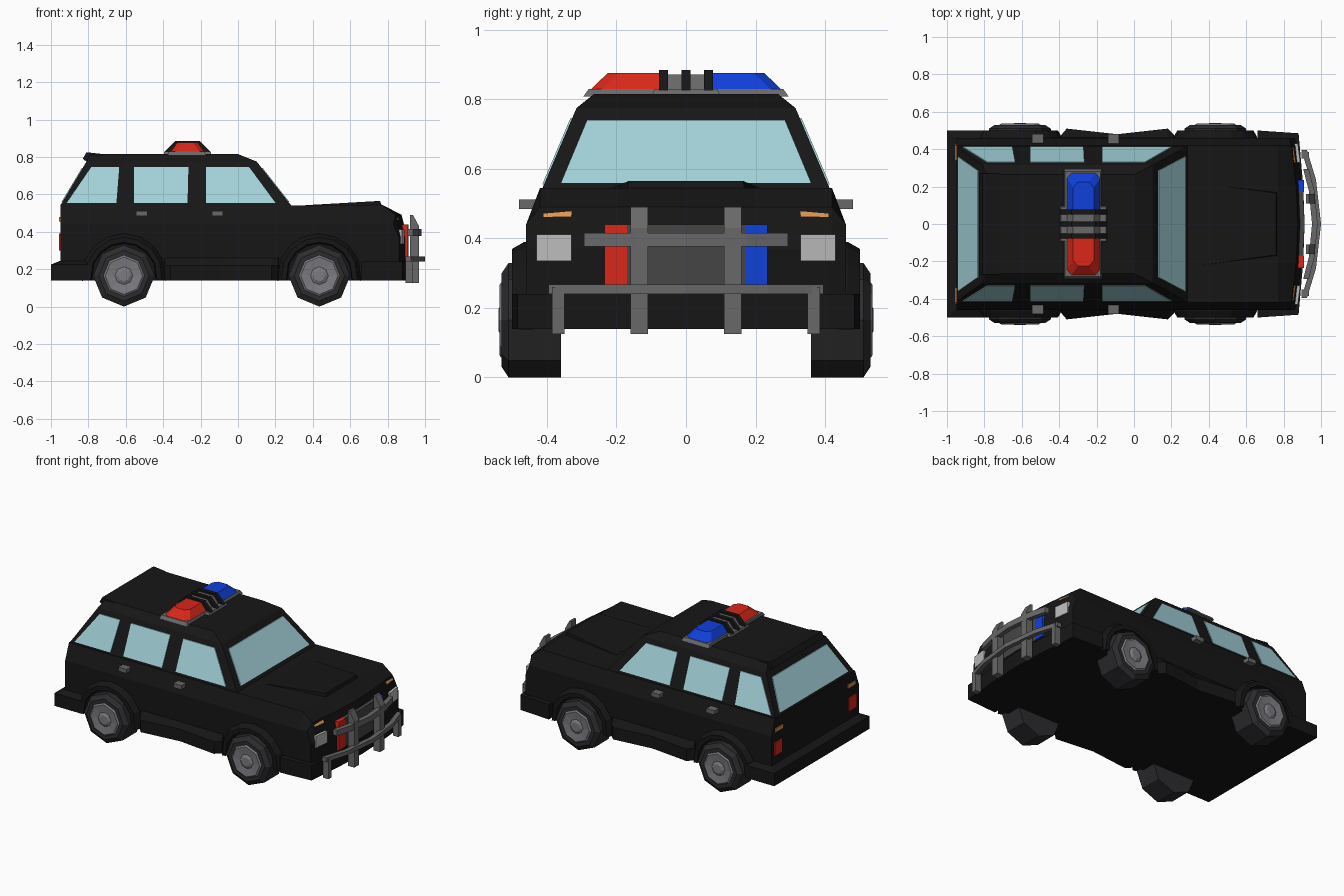
import bpy, bmesh
from math import sin, cos, radians

if "Cube" in bpy.data.objects:
    bpy.data.objects.remove(bpy.data.objects["Cube"])


def material(name, r, g, b):
    m = bpy.data.materials.new(name)
    m.diffuse_color = (r, g, b, 1)
    m.use_nodes = True
    m.node_tree.nodes["Principled BSDF"].inputs["Base Color"].default_value = m.diffuse_color
    return m


BLACK = material("black_paint", .008, .008, .008)
GLASS = material("glass", .36, .64, .69)
RED = material("red", .7, .02, .01)
BLUE = material("blue", .005, .05, .7)
STEEL = material("steel", .14, .14, .14)
GRILLE = material("grille_grey", .06, .06, .06)
AMBER = material("amber", .72, .3, .08)
LAMP = material("lamp", .5, .5, .5)
TYRE = material("tyre", .025, .025, .028)
HUB = material("hub", .2, .2, .22)


def loft(name, rings, mat):
    """Join closed rings of points in order and cap both ends."""
    bm = bmesh.new()
    rows = [[bm.verts.new(p) for p in ring] for ring in rings]
    n = len(rows[0])
    for a, b in zip(rows, rows[1:]):
        for i in range(n):
            j = (i + 1) % n
            bm.faces.new((a[i], a[j], b[j], b[i]))
    bm.faces.new(rows[0])
    bm.faces.new(rows[-1])
    bmesh.ops.recalc_face_normals(bm, faces=bm.faces)
    me = bpy.data.meshes.new(name)
    bm.to_mesh(me)
    bm.free()
    ob = bpy.data.objects.new(name, me)
    me.materials.append(mat)
    bpy.context.collection.objects.link(ob)
    return ob


def prism_z(name, xy, z0, z1, mat):
    return loft(name, [[(x, y, z) for x, y in xy] for z in (z0, z1)], mat)


def prism_y(name, xz, y0, y1, mat):
    return loft(name, [[(x, y, z) for x, z in xz] for y in (y0, y1)], mat)


def rect(x0, x1, y, z):
    return [(x0, -y, z), (x1, -y, z), (x1, y, z), (x0, y, z)]


def box(name, x0, x1, y0, y1, z0, z1, mat):
    return prism_z(name, [(x0, y0), (x1, y0), (x1, y1), (x0, y1)], z0, z1, mat)


# Lower body: side profiles lofted across the width, bowed at the nose
half = [(.46, .86, .44), (.42, .872, .6), (.2, .897, .6)]
slices = ([(-y, f, t) for y, f, t in half] + [(0, .905, .6)] + half[::-1])
rings = []
for y, f, top in slices:
    prof = [(-.95, .14), (f, .14), (f, .37), (f - .03, .49),
            (.77, .545), (.28, .54), (-.95, .545)]
    rings.append([(x, y, min(z, top)) for x, z in prof])
loft("lower_body", rings, BLACK)

# Cabin and rear spoiler
loft("cabin", [rect(-.95, .285, .415, .54), rect(-.81, .10, .315, .775),
               rect(-.79, 0, .265, .815)], BLACK)
prism_y("rear_spoiler", [(-.79, .76), (-.83, .79), (-.81, .825), (-.72, .815)],
        -.27, .27, BLACK)

# Hood bulge
loft("hood_bulge", [[(.36, -.22, .53), (.36, .22, .53), (.36, .22, .542), (.36, -.22, .542)],
                    [(.77, -.17, .53), (.77, .17, .53), (.76, .165, .565), (.76, -.165, .565)]], BLACK)

# Bumpers
loft("rear_bumper", [rect(-1, -.80, .5, .14), rect(-1, -.80, .5, .225),
                     rect(-.95, -.82, .46, .245)], BLACK)
prism_z("front_bumper", [(.66, -.5), (.88, -.485), (.905, -.2), (.912, 0),
                         (.905, .2), (.88, .485), (.66, .5)], .14, .24, BLACK)


# Windscreen and rear window lying on the sloped cabin ends
def end_glass(name, x_at, out):
    quad = [(.36, .56), (.285, .74), (-.285, .74), (-.36, .56)]
    loft(name, [[(x_at(z) + o, y, z) for y, z in quad] for o in (-out, out)], GLASS)


end_glass("windscreen", lambda z: .285 - .787 * (z - .54), .005)
end_glass("rear_window", lambda z: -.95 + .596 * (z - .54), .005)

side_windows = {
    "rear_side_window": [(-.915, .555), (-.785, .745), (-.635, .745), (-.65, .555)],
    "middle_side_window": [(-.555, .555), (-.555, .745), (-.265, .745), (-.27, .555)],
    "front_side_window": [(-.17, .555), (-.17, .745), (.06, .745), (.2, .555)],
}

for s, side in ((-1, "right"), (1, "left")):
    # Side glass
    for name, pts in side_windows.items():
        loft(f"{side}_{name}",
             [[(x, s * (.415 - .4255 * (z - .54) + o), z) for x, z in pts]
              for o in (-.005, .005)], GLASS)
    # Door handles
    for i, x in enumerate((-.545, -.14)):
        box(f"{side}_door_handle_{i + 1}", x, x + .06, s * .43, s * .48, .485, .512, STEEL)
    # Sill, pinched in the middle
    sill = [(-.40, .44), (-.39, .475), (-.36, .51), (-.09, .48), (.18, .51),
            (.215, .475), (.22, .44)]
    loft(f"{side}_sill", [[(x, s * y, .14) for x, y in sill],
                          [(x, s * y, .22) for x, y in sill],
                          [(x, s * min(y, .462), .26) for x, y in sill]], BLACK)

    for x, end in ((-.61, "rear"), (.435, "front")):
        # Wheel arch
        loft(f"{side}_{end}_wheel_arch",
             [[(x + r * cos(radians(a)), s * y, .165 + r * sin(radians(a)))
               for r, y in ((.225, .44), (.225, .465), (.205, .5), (.178, .5), (.17, .44))]
              for a in (-7, 22, 45, 68, 90, 112, 135, 158, 187)], BLACK)

        # Eight-sided wheel
        def turned(name, profile, mat):
            loft(name, [[(x + r * cos(radians(45 * k)), s * y, .165 + r * sin(radians(45 * k)))
                         for k in range(8)] for y, r in profile], mat)
        turned(f"{side}_{end}_tyre", ((.36, .165), (.51, .165), (.53, .135), (.53, .125)), TYRE)
        turned(f"{side}_{end}_hub", ((.52, .125), (.537, .1), (.531, .048), (.54, .03)), HUB)

    # Front lamps
    prism_z(f"{side}_headlight", [(.83, s * .33), (.889, s * .33), (.876, s * .43), (.83, s * .43)],
            .335, .412, LAMP)
    loft(f"{side}_front_indicator",
         [[(.80, s * .33, z), (x, s * .33, z), (x - .012, s * .41, z), (.80, s * .41, z)]
          for x, z in ((.866, .462), (.85, .486))], AMBER)
    # Tail lamps
    box(f"{side}_tail_light", -.956, -.93, s * .35, s * .43, .3, .39, RED)
    box(f"{side}_rear_indicator", -.956, -.93, s * .34, s * .42, .455, .48, AMBER)

    # Grille strobes and roof beacons, red on the right and blue on the left
    tint = RED if s < 0 else BLUE
    box(f"{side}_grille_strobe", .87, .908, s * .17, s * .235, .25, .44, tint)
    loft(f"{side}_roof_beacon",
         [[(x0, s * .07, z), (x1, s * .07, z), (x1, s * (y - .03), z), (x1 - .025, s * y, z),
           (x0 + .025, s * y, z), (x0, s * (y - .03), z)]
          for x0, x1, y, z in ((-.36, -.18, .275, .828), (-.325, -.215, .225, .876))], tint)

    # Bull bar posts
    prism_y(f"{side}_bull_bar_post", [(.92, .125), (.92, .49), (.935, .49), (.968, .43), (.968, .125)],
            s * .11, s * .16, STEEL)
    box(f"{side}_outer_post", .895, .935, s * .35, s * .385, .125, .26, STEEL)

# Grille
prism_z("grille", [(.87, -.17), (.905, -.17), (.912, 0), (.905, .17), (.87, .17)],
        .25, .44, GRILLE)


# Curved bull bar rails
def rail(name, y, x_end, x_mid, depth, z0, z1):
    arc = [(x_end + (x_mid - x_end) * (1 - t * t), y * t) for t in (-1, -.6, 0, .6, 1)]
    prism_z(name, arc + [(x - depth, v) for x, v in arc[::-1]], z0, z1, STEEL)


rail("upper_rail", .293, .935, .982, .03, .377, .415)
rail("lower_rail", .395, .925, 1.0, .03, .24, .268)

# Light bar base, centre block and ribs
loft("light_bar_base", [rect(-.375, -.17, .295, .808), rect(-.37, -.18, .28, .83)], STEEL)
loft("light_bar_centre", [rect(-.40, -.14, .1, .808), rect(-.39, -.15, .09, .83)], STEEL)
loft("light_bar_block", [rect(-.36, -.18, .07, .828), rect(-.325, -.215, .07, .872)], STEEL)
for i, y in enumerate((-.065, 0, .065)):
    prism_y(f"light_bar_rib_{i + 1}", [(-.395, .825), (-.38, .84), (-.335, .885), (-.205, .885),
                                       (-.16, .84), (-.145, .825)], y - .013, y + .013, BLACK)
